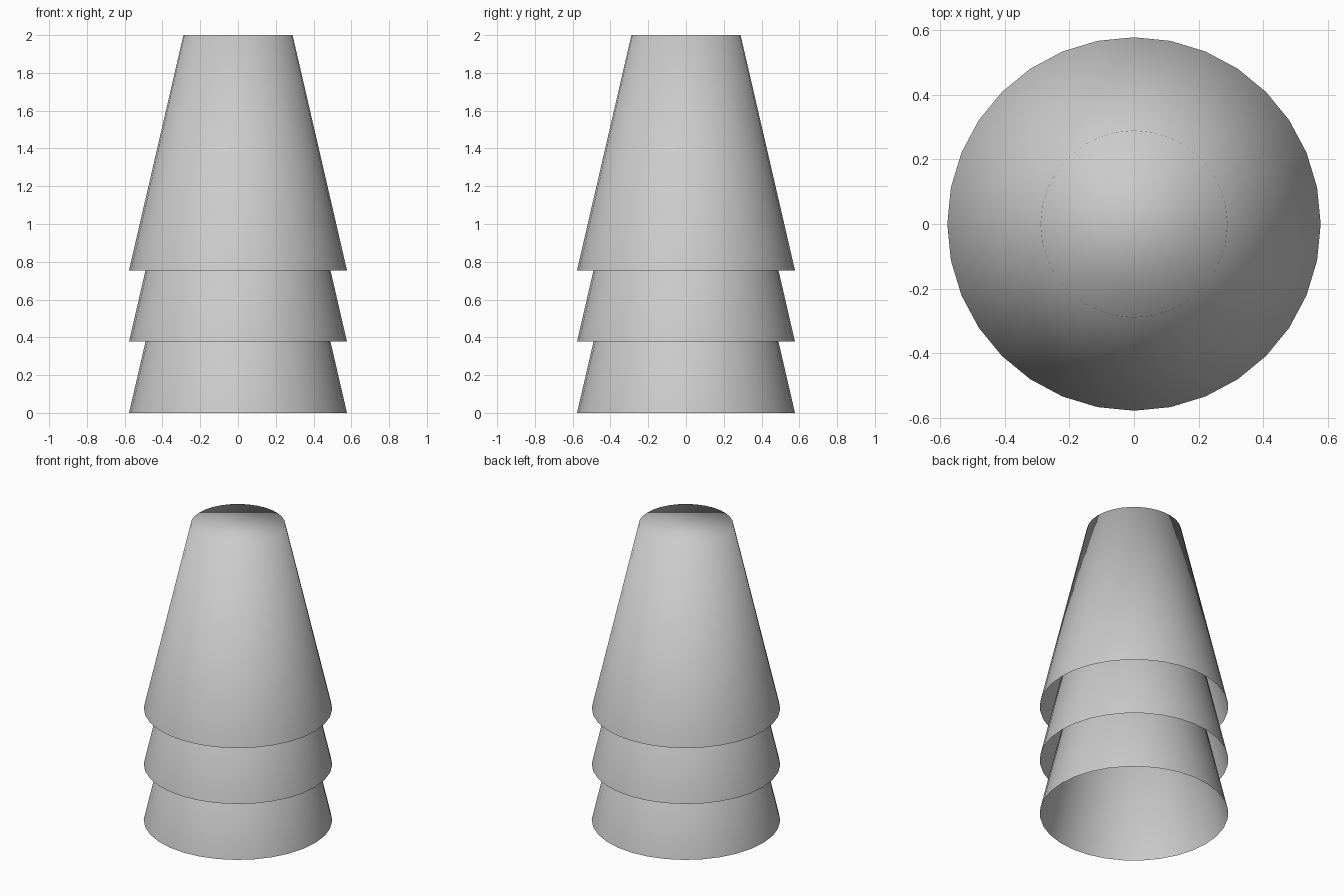
import bpy, bmesh
from mathutils import Matrix

if "Cube" in bpy.data.objects:
    bpy.data.objects.remove(bpy.data.objects["Cube"])

SIDES = 32
RIM, BASE = 0.577, 0.289    # open rim radius, closed end radius
STEP, HEIGHT = 0.3775, 1.245


def make_cup(name, z):
    """Thin upside-down cup: tapered wall, closed on top, open below."""
    bm = bmesh.new()
    bmesh.ops.create_cone(bm, cap_ends=True, cap_tris=False, segments=SIDES,
                          radius1=RIM, radius2=BASE, depth=HEIGHT,
                          matrix=Matrix.Translation((0, 0, HEIGHT / 2)))
    # open the rim
    bottom = [f for f in bm.faces if f.normal.z < -0.9]
    bmesh.ops.delete(bm, geom=bottom, context='FACES_ONLY')
    for f in bm.faces:
        f.smooth = True
    mesh = bpy.data.meshes.new(name)
    bm.to_mesh(mesh)
    bm.free()
    obj = bpy.data.objects.new(name, mesh)
    obj.location.z = z
    bpy.context.collection.objects.link(obj)


# three nested cups
for i, name in enumerate(("bottom_cup", "middle_cup", "top_cup")):
    make_cup(name, i * STEP)
